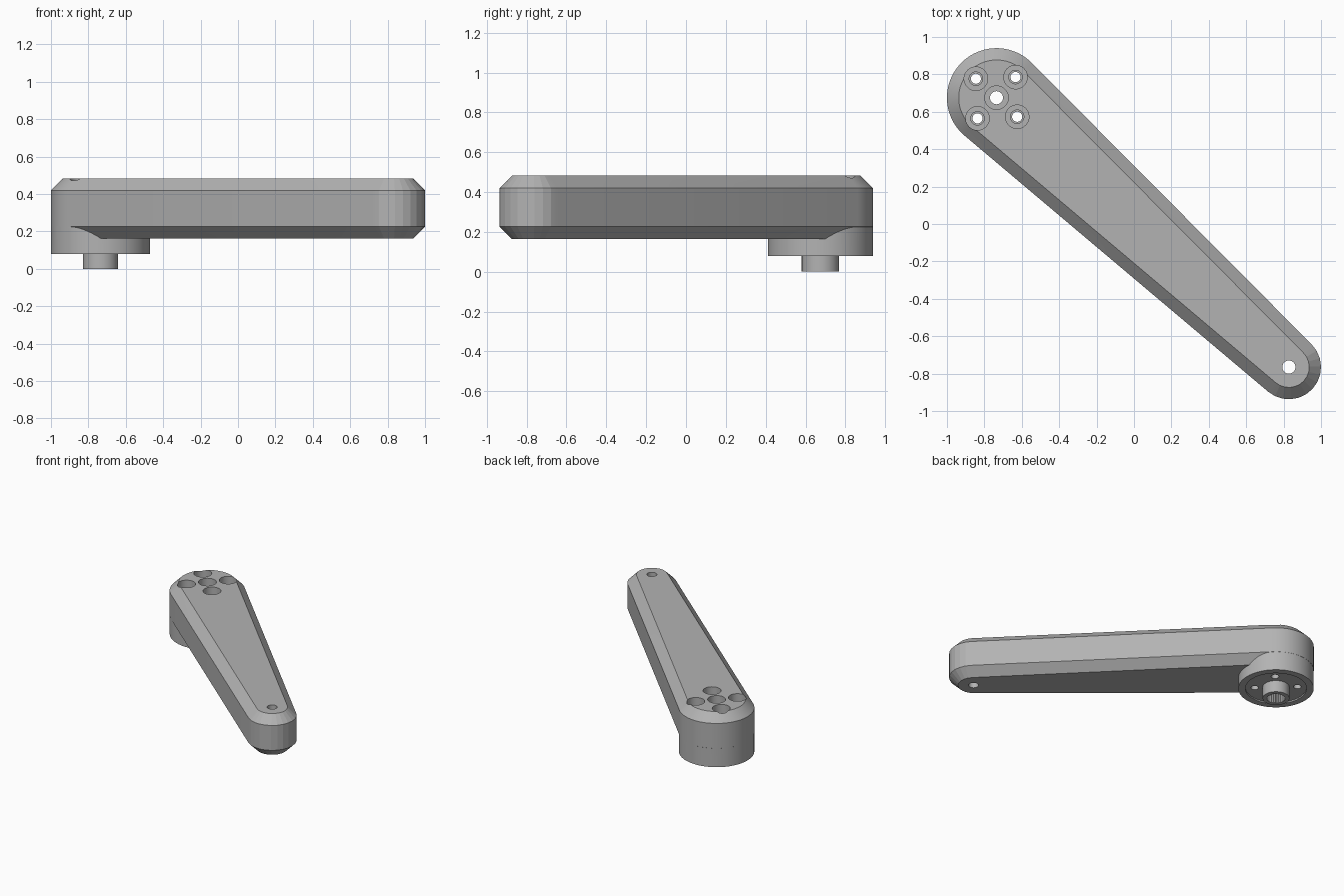
import bpy, bmesh
from math import pi, cos, sin, asin, atan2, radians
from mathutils import Vector

if "Cube" in bpy.data.objects:
    bpy.data.objects.remove(bpy.data.objects["Cube"], do_unlink=True)

# Shared dimensions
HUB, TIP = Vector((-0.735, 0.675)), Vector((0.828, -0.765))
HUB_R, TIP_R = 0.265, 0.172
BOTTOM, TOP, CHAMFER = 0.163, 0.482, 0.063
AXIS = TIP - HUB
HEADING = atan2(AXIS.y, AXIS.x)
TANGENT = pi / 2 - asin((HUB_R - TIP_R) / AXIS.length)

grey = bpy.data.materials.new("plain grey")
grey.use_nodes = True
grey.diffuse_color = (0.45, 0.45, 0.45, 1)
grey.node_tree.nodes["Principled BSDF"].inputs["Base Color"].default_value = (0.45, 0.45, 0.45, 1)


def loft(name, rings):
    """Closed solid through equal-length rings of points, listed bottom to top."""
    bm = bmesh.new()
    loops = [[bm.verts.new(p) for p in ring] for ring in rings]
    for low, high in zip(loops, loops[1:]):
        for i in range(len(low)):
            j = (i + 1) % len(low)
            bm.faces.new((low[i], low[j], high[j], high[i]))
    bm.faces.new(loops[0][::-1])
    bm.faces.new(loops[-1])
    bmesh.ops.recalc_face_normals(bm, faces=bm.faces)
    mesh = bpy.data.meshes.new(name)
    bm.to_mesh(mesh)
    bm.free()
    mesh.materials.append(grey)
    obj = bpy.data.objects.new(name, mesh)
    bpy.context.collection.objects.link(obj)
    return obj


def circle(center, radius, z, count, teeth=0.0):
    """Ring of points; every second one is pulled in by the tooth depth."""
    return [(center.x + (radius - teeth * (i % 2)) * cos(2 * pi * i / count),
             center.y + (radius - teeth * (i % 2)) * sin(2 * pi * i / count), z)
            for i in range(count)]


def cylinder(name, center, radius, z0, z1, count=48, teeth=0.0):
    return loft(name, [circle(center, radius, z, count, teeth) for z in (z0, z1)])


def outline(inset, z):
    """Tapered outline: fine arc round the hub, coarser arc round the tip."""
    points = []
    for center, radius, start, end, steps in (
            (TIP, TIP_R, -TANGENT, TANGENT, 12),
            (HUB, HUB_R, TANGENT, 2 * pi - TANGENT, 56)):
        for i in range(steps + 1):
            a = HEADING + start + (end - start) * i / steps
            points.append((center.x + (radius - inset) * cos(a),
                           center.y + (radius - inset) * sin(a), z))
    return points


def combine(target, other, operation):
    mod = target.modifiers.new(operation.lower(), "BOOLEAN")
    mod.operation, mod.solver, mod.object = operation, "EXACT", other
    other.hide_render = True
    bpy.context.view_layer.objects.active = target
    bpy.ops.object.modifier_apply(modifier=mod.name)
    bpy.data.objects.remove(other, do_unlink=True)


# Chamfered arm
arm = loft("lever_arm", [outline(CHAMFER, BOTTOM), outline(0, BOTTOM + CHAMFER),
                         outline(0, TOP - CHAMFER), outline(CHAMFER, TOP)])

# Round hub under the wide end, with a shallow recess and a central boss
combine(arm, cylinder("hub", HUB, HUB_R - 0.0005, 0.08, 0.35, 96), "UNION")
combine(arm, cylinder("hub_recess", HUB, 0.215, 0.05, 0.09, 96), "DIFFERENCE")
combine(arm, cylinder("boss", HUB, 0.094, 0, 0.2, 64), "UNION")

# Toothed shaft socket and central screw hole
combine(arm, cylinder("shaft_socket", HUB, 0.066, -0.1, 0.13, 50, 0.007), "DIFFERENCE")
combine(arm, cylinder("centre_hole", HUB, 0.035, -0.1, 0.6), "DIFFERENCE")
combine(arm, cylinder("centre_counterbore", HUB, 0.063, TOP - 0.07, 0.6), "DIFFERENCE")

# Four stepped screw holes around the centre
for k in range(4):
    a = HEADING + pi / 2 * (k + 1)
    spot = HUB + 0.15 * Vector((cos(a), sin(a)))
    for name, radius, z0 in (("screw_hole", 0.027, -0.1), ("screw_step", 0.036, 0.2),
                             ("screw_counterbore", 0.063, TOP - 0.07)):
        combine(arm, cylinder(name, spot, radius, z0, 0.6), "DIFFERENCE")

# Hole through the narrow end
combine(arm, cylinder("tip_hole", TIP, 0.035, 0, 0.6), "DIFFERENCE")

bpy.ops.object.select_all(action="DESELECT")
arm.select_set(True)
bpy.context.view_layer.objects.active = arm
bpy.ops.object.shade_smooth_by_angle(angle=radians(10))
